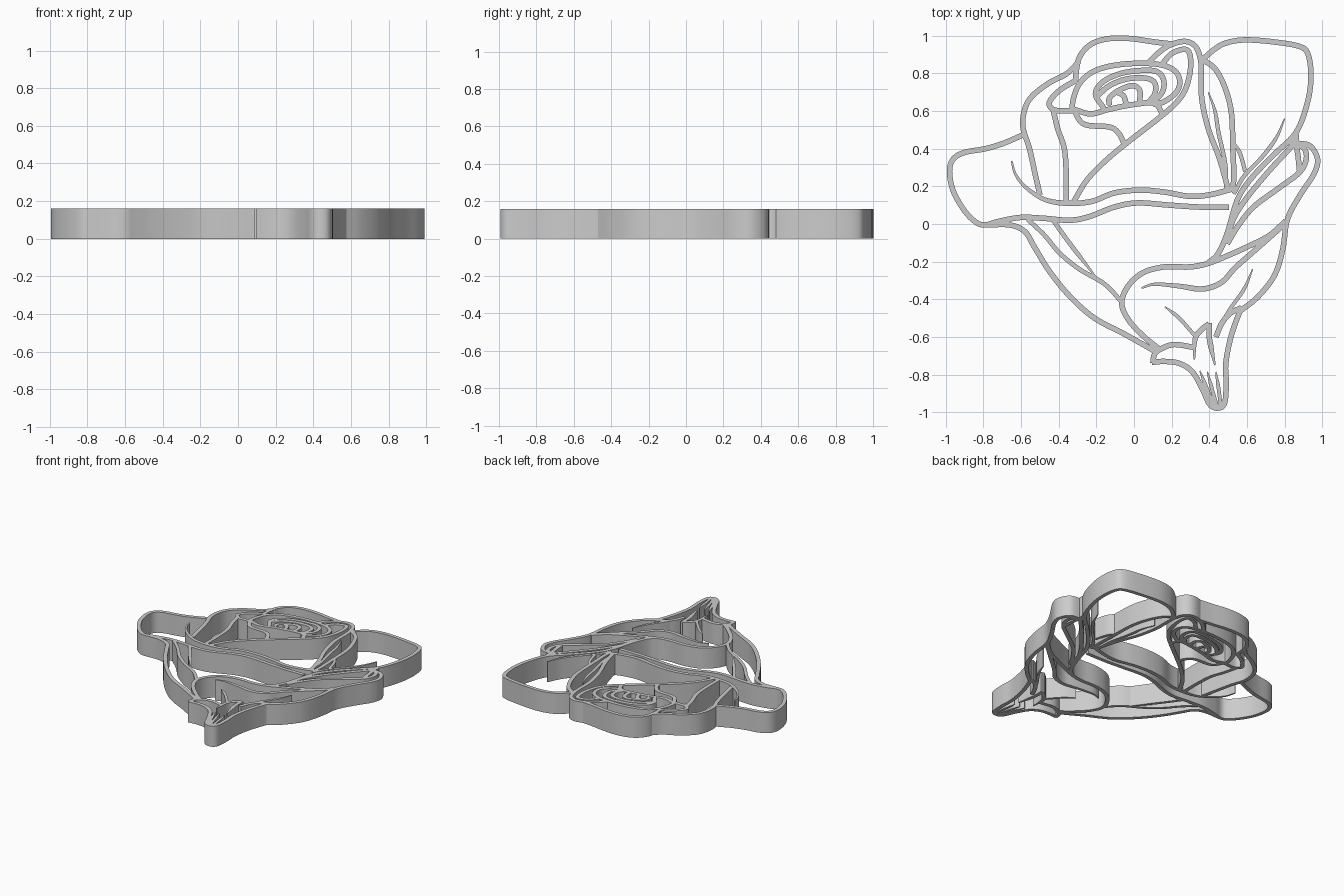
import bpy, bmesh
from mathutils import Vector

HEIGHT = 0.16
STEPS = 6


def smooth_path(pts):
    """Catmull-Rom path through the given points."""
    p = [Vector(q) for q in pts]
    p = [2 * p[0] - p[1]] + p + [2 * p[-1] - p[-2]]
    out = []
    for a, b, c, d in zip(p, p[1:], p[2:], p[3:]):
        for i in range(STEPS):
            t = i / STEPS
            out.append(0.5 * (2 * b + (c - a) * t + (2 * a - 5 * b + 4 * c - d) * t * t
                              + (3 * b - a - 3 * c + d) * t ** 3))
    return out + [p[-2]]


def wall(name, *pts, width=0.029, taper=""):
    """Upright wall following a path; taper 's' / 'e' thins its start / end."""
    path = smooth_path(pts)
    n = len(path)
    bm = bmesh.new()
    rings = []
    for i, c in enumerate(path):
        d = (path[min(i + 1, n - 1)] - path[max(i - 1, 0)]).normalized()
        f = i / (n - 1)
        w = width / 2
        if "s" in taper:
            w *= min(1, 0.3 + 2 * f)
        if "e" in taper:
            w *= min(1, 0.3 + 2 * (1 - f))
        side = Vector((-d.y, d.x)) * w
        l, r = c + side, c - side
        rings.append([bm.verts.new((q.x, q.y, z)) for q, z in
                      ((l, 0), (r, 0), (r, HEIGHT), (l, HEIGHT))])
    for a, b in zip(rings, rings[1:]):
        for k in range(4):
            bm.faces.new((a[k], a[(k + 1) % 4], b[(k + 1) % 4], b[k]))
    bm.faces.new(rings[0])
    bm.faces.new(rings[-1][::-1])
    bmesh.ops.recalc_face_normals(bm, faces=bm.faces)
    me = bpy.data.meshes.new(name)
    bm.to_mesh(me)
    bm.free()
    ob = bpy.data.objects.new(name, me)
    bpy.context.collection.objects.link(ob)
    ob.select_set(True)
    bpy.context.view_layer.objects.active = ob


# Left outer petal and its fold
wall("left_petal_rim", (-.575, .48), (-.69, .43), (-.79, .4), (-.9, .38), (-.96, .345), (-.98, .28),
     (-.96, .175), (-.9, .07), (-.84, .01), (-.79, -.005), (-.715, .015), (-.6, .035), (-.475, .03),
     (-.34, .02), (-.235, .04), (-.105, .09), (.02, .112), (.19, .1), (.35, .09), (.505, .09))
wall("left_petal_fold", (-.65, .335), (-.63, .265), (-.575, .195), (-.475, .13), (-.355, .11),
     (-.225, .12), (-.105, .165), (.03, .18), (.16, .17), (.295, .147), (.4, .155), (.52, .185), taper="s")

# Left inner petal and top back petal
wall("left_inner_petal", (-.5, .155), (-.525, .265), (-.555, .4), (-.59, .515), (-.58, .61),
     (-.54, .68), (-.45, .75), (-.355, .8), (-.29, .865))
wall("top_petal", (-.31, .76), (-.305, .825), (-.285, .895), (-.225, .957), (-.13, .985),
     (-.02, .985), (.11, .967), (.215, .955))

# Curled petal around the bud
wall("curl_outer", (.07, .85), (.125, .905), (.19, .95), (.27, .97), (.325, .945), (.352, .88),
     (.358, .8), (.36, .665), (.395, .505), (.455, .345), (.5, .185))
wall("curl_inner", (.15, .85), (.2, .905), (.265, .928), (.295, .905), (.3, .825), (.275, .72),
     (.225, .645), (.135, .565), (0, .46), (-.13, .355), (-.245, .24), (-.32, .12))

# Small petal left of the bud
wall("bud_side_petal", (-.305, .765), (-.395, .71), (-.45, .645), (-.42, .605), (-.32, .602))
wall("bud_side_edge", (-.43, .61), (-.405, .505), (-.37, .4), (-.36, .265), (-.36, .115))

# Bud whorls
wall("bud_rim", (-.33, .595), (-.322, .665), (-.29, .745), (-.225, .805), (-.13, .838), (0, .853),
     (.135, .847), (.215, .815), (.243, .76), (.225, .7), (.16, .65), (.1, .635))
wall("bud_base", (-.32, .61), (-.23, .585), (-.13, .61), (0, .635), (.11, .64), (.155, .575))
wall("bud_lower_petal", (-.32, .605), (-.265, .53), (-.13, .515), (-.08, .48), (-.05, .42))
wall("bud_whorl_outer", (-.16, .615), (-.205, .69), (-.165, .755), (-.075, .798), (.03, .815),
     (.12, .81), (.157, .765), (.15, .7), (.09, .64))
wall("bud_whorl_middle", (-.195, .68), (-.13, .735), (-.04, .77), (.06, .775), (.11, .75),
     (.11, .69), (.07, .64))
wall("bud_whorl_inner", (-.13, .63), (-.13, .67), (-.08, .71), (-.01, .735), (.03, .71), (.03, .64))
wall("bud_heart", (-.09, .7), (-.055, .68), (-.04, .63))

# Right back petal
wall("right_petal_rim", (.365, .875), (.43, .93), (.49, .962), (.59, .978), (.745, .967), (.88, .943),
     (.925, .9), (.94, .78), (.92, .64), (.86, .485), (.745, .37), (.625, .245), (.55, .13),
     (.495, -.05), (.445, -.16), (.39, -.21))
wall("right_petal_side", (.36, .875), (.43, .825), (.485, .72), (.518, .585), (.525, .4), (.53, .24),
     (.515, .17))
for name, pts in {
    "right_petal_crease": [(.395, .7), (.43, .6), (.45, .48), (.485, .32), (.49, .19)],
    "right_petal_vein": [(.8, .56), (.757, .46), (.68, .355), (.585, .255), (.53, .16)],
    "right_petal_notch": [(.53, .435), (.565, .37), (.59, .28)],
}.items():
    wall(name, *pts, width=.022, taper="s")

# Right folded petal
wall("right_fold_rim", (.86, .43), (.935, .415), (.975, .345), (.955, .265), (.88, .15), (.815, .025),
     (.79, -.135), (.745, -.275), (.655, -.39), (.56, -.465))
wall("right_fold_inner", (.865, .425), (.905, .4), (.915, .345), (.88, .275), (.775, .195),
     (.64, .095), (.56, 0), (.495, -.105))
wall("right_fold_back", (.86, .49), (.85, .43), (.72, .285), (.6, .14), (.525, .02), (.495, -.105))
wall("right_fold_tip", (.855, .46), (.87, .37), (.88, .275))

# Lower front petal
wall("lower_petal_rim", (.805, .015), (.72, -.06), (.615, -.115), (.505, -.165), (.39, -.21),
     (.295, -.228), (.16, -.228), (.045, -.26), (-.035, -.335), (-.065, -.425), (-.025, -.515),
     (.055, -.6), (.135, -.665))
wall("lower_petal_fold", (.04, -.34), (.11, -.32), (.24, -.33), (.365, -.345), (.465, -.31),
     (.54, -.23), (.665, -.12), (.8, 0), taper="s")

# Lower left petals
wall("lower_left_rim", (-.79, -.005), (-.66, -.005), (-.58, -.04), (-.53, -.12), (-.45, -.25),
     (-.34, -.385), (-.21, -.5), (-.05, -.585), (.11, -.675))
wall("lower_left_inner", (-.565, .025), (-.475, -.06), (-.395, -.155), (-.29, -.24), (-.155, -.32),
     (-.065, -.415), width=.024)
wall("lower_left_crease", (-.43, .02), (-.34, -.105), (-.2, -.285), width=.024, taper="e")

# Sepals and stem
wall("left_sepal", (.1, -.74), (.11, -.69), (.15, -.66), (.215, -.64), (.315, -.655))
wall("stem_outline", (.095, -.735), (.16, -.73), (.24, -.74), (.31, -.785), (.365, -.88), (.4, -.955),
     (.44, -.978), (.48, -.955), (.49, -.85), (.487, -.745), (.512, -.61), (.55, -.495), (.575, -.44))
wall("middle_sepal_left", (.32, -.72), (.325, -.61), (.36, -.56), (.4, -.53), taper="s")
wall("middle_sepal_right", (.4, -.525), (.4, -.6), (.41, -.66), (.43, -.75), taper="e")
wall("right_sepal", (.435, -.6), (.465, -.53), (.51, -.475), (.57, -.445))
for name, pts in {
    "right_sepal_vein": [(.63, -.24), (.585, -.345), (.505, -.46), (.44, -.58)],
    "left_sepal_vein": [(.165, -.44), (.24, -.5), (.325, -.595)],
    "stem_groove_left": [(.35, -.78), (.385, -.87), (.425, -.965)],
    "stem_groove_middle": [(.39, -.785), (.415, -.88), (.44, -.965)],
    "stem_groove_right": [(.435, -.785), (.45, -.88), (.46, -.965)],
}.items():
    wall(name, *pts, width=.02, taper="s")

# Smooth the curved walls, keep the rims sharp
bpy.ops.object.shade_smooth_by_angle()
